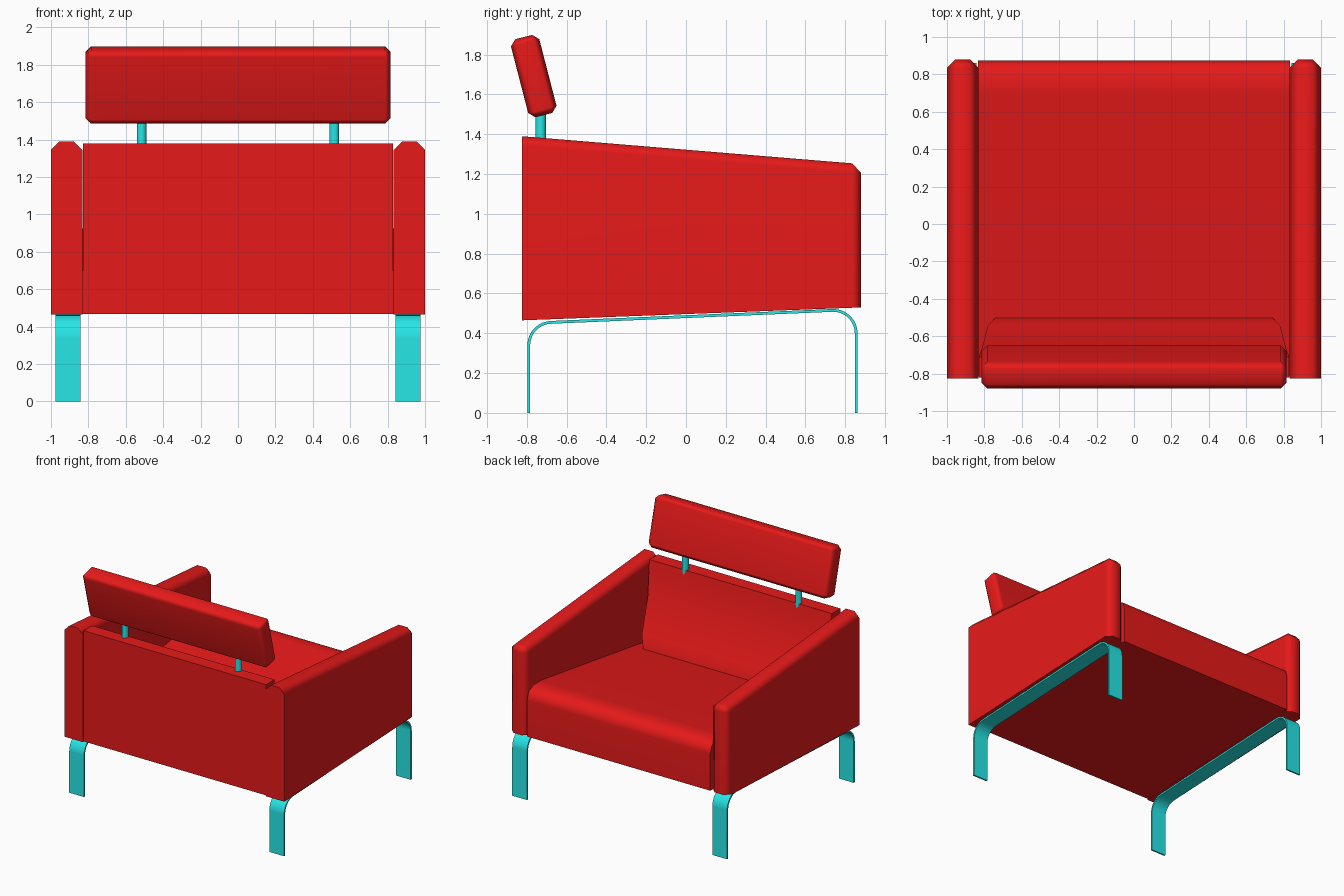
import bpy, bmesh, math

if "Cube" in bpy.data.objects:
    bpy.data.objects.remove(bpy.data.objects["Cube"])


def material(name, color):
    m = bpy.data.materials.new(name)
    m.diffuse_color = color
    m.use_nodes = True
    m.node_tree.nodes["Principled BSDF"].inputs["Base Color"].default_value = m.diffuse_color
    return m


RED = material("red_fabric", (0.8, 0.01, 0.01, 1))
CYAN = material("cyan_metal", (0.02, 0.8, 0.8, 1))


def finish(name, bm, mat, angle=55):
    bmesh.ops.recalc_face_normals(bm, faces=bm.faces)
    me = bpy.data.meshes.new(name)
    bm.to_mesh(me)
    bm.free()
    me.materials.append(mat)
    ob = bpy.data.objects.new(name, me)
    bpy.context.collection.objects.link(ob)
    bpy.ops.object.select_all(action='DESELECT')
    ob.select_set(True)
    bpy.context.view_layer.objects.active = ob
    bpy.ops.object.shade_smooth_by_angle(angle=math.radians(angle))
    wn = ob.modifiers.new("weighted", 'WEIGHTED_NORMAL')
    wn.keep_sharp = True
    return ob


def prism(profile, x0, x1):
    """Extrude a (y, z) profile from x0 to x1."""
    bm = bmesh.new()
    a = [bm.verts.new((x0, y, z)) for y, z in profile]
    b = [bm.verts.new((x1, y, z)) for y, z in profile]
    bm.faces.new(a)
    bm.faces.new(b[::-1])
    n = len(profile)
    for i in range(n):
        j = (i + 1) % n
        bm.faces.new((a[i], b[i], b[j], a[j]))
    return bm


def bevel(bm, edges, offset):
    bmesh.ops.bevel(bm, geom=edges, offset=offset, segments=1,
                    affect='EDGES', profile=0.5)


# Strap leg centre line: two uprights joined by a sloping bar with round bends
path = [(-0.79, 0)]
for i in range(9):
    t = math.pi - i * math.pi / 16
    path.append((-0.675 + 0.115 * math.cos(t), 0.34 + 0.115 * math.sin(t)))
for i in range(9):
    t = math.pi / 2 - i * math.pi / 16
    path.append((0.74 + 0.115 * math.cos(t), 0.40 + 0.115 * math.sin(t)))
path.append((0.855, 0))


def strap(path, half):
    """Closed profile around a path, offset by half on both sides."""
    left, right = [], []
    for i, (y, z) in enumerate(path):
        p, q = path[max(i - 1, 0)], path[min(i + 1, len(path) - 1)]
        dy, dz = q[0] - p[0], q[1] - p[1]
        l = math.hypot(dy, dz)
        left.append((y - dz / l * half, z + dy / l * half))
        right.append((y + dz / l * half, z - dy / l * half))
    left[0], right[0] = (left[0][0], 0), (right[0][0], 0)
    left[-1], right[-1] = (left[-1][0], 0), (right[-1][0], 0)
    return left + right[::-1]


for side, label in ((-1, "left"), (1, "right")):
    # Arm: tapered slab, chamfered along the top and front
    bm = prism([(-0.825, 0.465), (-0.825, 1.39), (0.88, 1.25), (0.88, 0.53)],
               side * 0.832, side * 1.0)
    edges = [e for e in bm.edges
             if not all(v.co.y < -0.8 for v in e.verts)
             and not all(v.co.z < 0.6 for v in e.verts)]
    bevel(bm, edges, 0.045)
    finish(label + "_arm", bm, RED)

    # Leg frame under the arm
    finish(label + "_leg_frame", prism(strap(path, 0.007), side * 0.843, side * 0.977), CYAN, 35)

    # Headrest post
    bm = bmesh.new()
    bmesh.ops.create_cone(bm, cap_ends=True, segments=16, radius1=0.026,
                          radius2=0.026, depth=0.3)
    bmesh.ops.translate(bm, verts=bm.verts, vec=(side * 0.515, -0.73, 1.41))
    finish(label + "_headrest_post", bm, CYAN, 40)

# Seat: thick cushion sloping down to the back, rounded front edge
finish("seat", prism([(-0.815, 0.467), (-0.815, 0.70), (-0.49, 0.75), (0.70, 0.925),
                      (0.80, 0.92), (0.855, 0.89), (0.875, 0.83), (0.875, 0.53)],
                     -0.833, 0.833), RED)

# Backrest: leaning front face that narrows towards the seat
bm = prism([(-0.82, 0.472), (-0.82, 1.38), (-0.71, 1.38), (-0.665, 1.10),
            (-0.54, 0.84), (-0.49, 0.72), (-0.49, 0.55)], -0.83, 0.83)
for v in bm.verts:
    if v.co.y > -0.5:
        v.co.x *= 0.88
    elif v.co.y > -0.6:
        v.co.x *= 0.94
    elif v.co.y > -0.7:
        v.co.x *= 0.98
finish("backrest", bm, RED)

# Headrest: chamfered bar tilted backwards
bm = bmesh.new()
bmesh.ops.create_cube(bm, size=1)
bmesh.ops.scale(bm, verts=bm.verts, vec=(1.63, 0.147, 0.405))
bevel(bm, bm.edges[:], 0.03)
head = finish("headrest", bm, RED)
head.location = (0, -0.765, 1.692)
head.rotation_euler = (math.radians(14.5), 0, 0)
